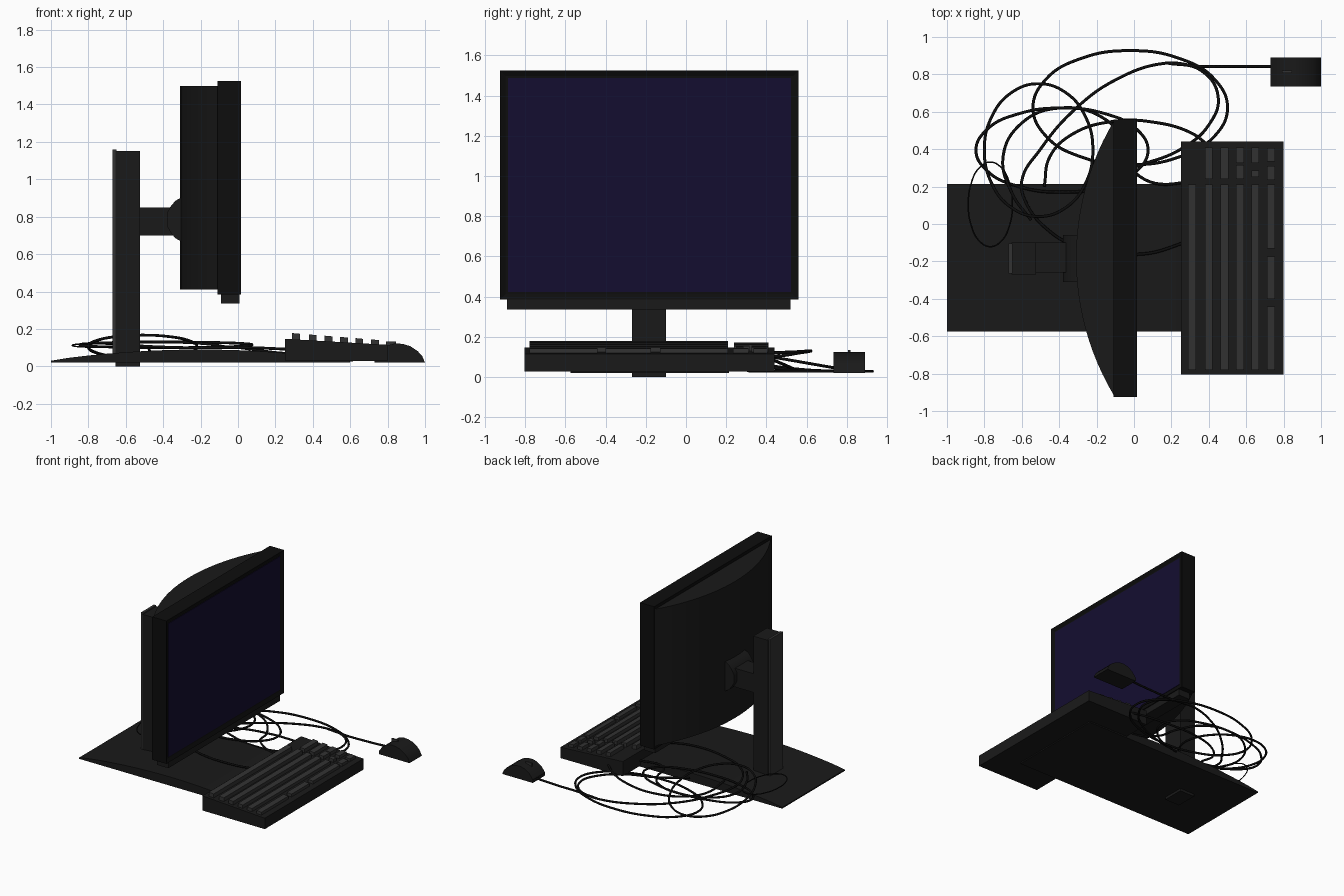
import bpy, bmesh, math
from mathutils import Vector

if "Cube" in bpy.data.objects:
    bpy.data.objects.remove(bpy.data.objects["Cube"])


def material(name, rgb):
    m = bpy.data.materials.new(name)
    m.diffuse_color = (*rgb, 1)
    m.use_nodes = True
    m.node_tree.nodes["Principled BSDF"].inputs["Base Color"].default_value = m.diffuse_color
    return m


BODY = material("body_black", (0.010, 0.010, 0.010))
BEZEL = material("bezel_black", (0.004, 0.004, 0.004))
KEYS = material("key_grey", (0.032, 0.032, 0.032))
SCREEN = material("screen_navy", (0.007, 0.004, 0.030))


def finish(name, bm, mat, smooth=False):
    bmesh.ops.recalc_face_normals(bm, faces=bm.faces)
    me = bpy.data.meshes.new(name)
    bm.to_mesh(me)
    bm.free()
    ob = bpy.data.objects.new(name, me)
    bpy.context.collection.objects.link(ob)
    me.materials.append(mat)
    if smooth:
        bpy.ops.object.select_all(action='DESELECT')
        ob.select_set(True)
        bpy.context.view_layer.objects.active = ob
        bpy.ops.object.shade_smooth_by_angle(angle=math.radians(30))
    return ob


def prism(name, outline, direction, mat, smooth=False):
    """Extrude a closed 3D outline along a direction."""
    bm = bmesh.new()
    face = bm.faces.new([bm.verts.new(p) for p in outline])
    geo = bmesh.ops.extrude_face_region(bm, geom=[face])
    moved = [v for v in geo["geom"] if isinstance(v, bmesh.types.BMVert)]
    bmesh.ops.translate(bm, verts=moved, vec=Vector(direction))
    if not any(f.normal.length and len(f.verts) == len(outline) and f is face for f in bm.faces):
        bm.faces.new([v for v in bm.verts if v not in moved])
    return finish(name, bm, mat, smooth)


def side_prism(name, xz, y0, y1, mat, smooth=False):
    return prism(name, [(x, y0, z) for x, z in xz], (0, y1 - y0, 0), mat, smooth)


def box(name, x0, x1, y0, y1, z0, z1, mat):
    return side_prism(name, [(x0, z0), (x1, z0), (x1, z1), (x0, z1)], y0, y1, mat)


def cable(name, pts, radius=0.008, cyclic=False):
    cu = bpy.data.curves.new(name, 'CURVE')
    cu.dimensions = '3D'
    cu.bevel_depth = radius
    cu.bevel_resolution = 1
    cu.resolution_u = 8
    sp = cu.splines.new('BEZIER')
    sp.bezier_points.add(len(pts) - 1)
    for bp, p in zip(sp.bezier_points, pts):
        bp.co = p
        bp.handle_left_type = bp.handle_right_type = 'AUTO'
    sp.use_cyclic_u = cyclic
    cu.materials.append(BEZEL)
    ob = bpy.data.objects.new(name, cu)
    bpy.context.collection.objects.link(ob)


def loop(name, cx, cy, rx, ry, z, tilt=0.0, radius=0.008):
    """Closed elliptical coil, tilted so z changes along y."""
    ring = [2 * math.pi * i / 12 for i in range(12)]
    cable(name, [(cx + rx * math.cos(a), cy + ry * math.sin(a), z + tilt * math.sin(a))
                 for a in ring], radius, True)


# Foot plate with arched top
arch = [(-1 + 1.6 * i / 16, 0.03 + 0.06 * math.sin(math.pi * i / 16) ** 0.8) for i in range(17)]
side_prism("foot_plate", [(-1, 0.02)] + arch + [(0.6, 0.02)], -0.575, 0.215, BODY, True)

# Stand post and neck
box("stand_post", -0.655, -0.525, -0.27, -0.1, 0, 1.15, BODY)
box("post_back_strip", -0.67, -0.65, -0.265, -0.105, 0.05, 1.16, KEYS)
box("stand_neck", -0.53, -0.34, -0.26, -0.1, 0.7, 0.85, BODY)
flare = [(-0.38, 0.82), (-0.36, 0.855), (-0.335, 0.885), (-0.30, 0.905)]
side_prism("neck_flare", flare + [(x, 1.57 - z) for x, z in reversed(flare)],
           -0.31, -0.06, BODY, True)

# Monitor bezel: frame with recessed screen opening
bm = bmesh.new()
bmesh.ops.create_cube(bm, size=1)
for v in bm.verts:
    v.co = Vector((-0.0475 + v.co.x * 0.125, -0.1825 + v.co.y * 1.485, 0.955 + v.co.z * 1.14))
front = max(bm.faces, key=lambda f: f.calc_center_median().x)
bmesh.ops.inset_region(bm, faces=[front], thickness=0.038)
bmesh.ops.translate(bm, verts=front.verts, vec=(-0.012, 0, 0))
finish("monitor_bezel", bm, BEZEL)
box("screen", 0.0, 0.007, -0.887, 0.522, 0.423, 1.487, SCREEN)
box("lower_trim", -0.09, 0.008, -0.89, 0.52, 0.335, 0.4, BODY)

# Bowed monitor back
R, half, yc = 1.43, 0.735, -0.183
amax = math.asin(half / R)
bow = []
for i in range(25):
    a = -amax + 2 * amax * i / 24
    bow.append((-0.31 + R * (1 - math.cos(a)), yc + R * math.sin(a), 0.41))
prism("monitor_back", bow, (0, 0, 1.09), BODY, True)

# Keyboard body
side_prism("keyboard_body", [(0.25, 0.03), (0.25, 0.147), (0.8, 0.115), (0.8, 0.028)],
           -0.805, 0.44, BODY)


def key(name, x, y0, y1, w=0.042):
    top = 0.178 - (x - 0.31) * 0.08
    h = w / 2
    side_prism(name, [(x - h, 0.1), (x + h, 0.1), (x + h, top - 0.004), (x - h, top)], y0, y1, KEYS)


# Key rows, bottom row and side clusters
rows = [0.31, 0.40, 0.483, 0.567, 0.648, 0.732]
for i, x in enumerate(rows[:5]):
    key(f"key_row_{i}", x, -0.78, 0.21)
for i, (a, b) in enumerate([(-0.78, -0.44), (-0.4, -0.175), (-0.13, 0.21)]):
    key(f"bottom_key_{i}", rows[5], a, b)
side_keys = [(1, 0.24, 0.41), (2, 0.24, 0.41), (3, 0.325, 0.41), (3, 0.24, 0.315), (4, 0.325, 0.41),
             (4, 0.25, 0.285), (5, 0.335, 0.405), (5, 0.235, 0.31)]
for i, (r, a, b) in enumerate(side_keys):
    key(f"side_key_{i}", rows[r], a, b)

# Mouse
side_prism("mouse_body", [(0.73, 0.02), (0.73, 0.045), (0.76, 0.085), (0.80, 0.112), (0.84, 0.123),
                          (0.88, 0.12), (0.92, 0.108), (0.96, 0.082), (0.985, 0.055), (1.0, 0.02)],
           0.735, 0.89, BODY, True)
box("mouse_wheel", 0.79, 0.845, 0.806, 0.82, 0.1, 0.134, KEYS)

# Mouse cable coiling on the floor
cable("mouse_cable", [(0.75, 0.843, 0.04), (0.55, 0.843, 0.032), (0.35, 0.843, 0.03),
                      (0.17, 0.86, 0.03), (-0.1, 0.77, 0.03), (-0.33, 0.6, 0.035),
                      (-0.5, 0.4, 0.06), (-0.6, 0.23, 0.1), (-0.58, 0.12, 0.11),
                      (-0.45, -0.04, 0.105), (-0.3, -0.12, 0.1), (0.05, -0.16, 0.1),
                      (0.3, -0.09, 0.09)])
loop("floor_coil", -0.02, 0.622, 0.52, 0.305, 0.028)
cable("floor_coil_inner", [(0.17, 0.862, 0.03), (0.36, 0.82, 0.03), (0.45, 0.68, 0.03),
                           (0.4, 0.53, 0.03), (0.25, 0.4, 0.03), (0.05, 0.32, 0.03),
                           (-0.2, 0.24, 0.06)])
# Keyboard cable and coils behind the monitor
cable("keyboard_cable", [(0.4, 0.42, 0.09), (0.3, 0.49, 0.06), (0.1, 0.545, 0.035),
                         (-0.1, 0.55, 0.03), (-0.33, 0.48, 0.04), (-0.45, 0.36, 0.06),
                         (-0.48, 0.2, 0.1)])
loop("raised_coil_wide", -0.385, 0.395, 0.46, 0.225, 0.115, 0.015)
loop("raised_coil_tall", -0.51, 0.395, 0.29, 0.355, 0.105, -0.062)
cable("monitor_cable", [(-0.55, 0.02, 0.12), (-0.65, 0.16, 0.125), (-0.7, 0.36, 0.12),
                        (-0.6, 0.54, 0.125), (-0.4, 0.62, 0.13), (-0.17, 0.57, 0.12),
                        (-0.04, 0.42, 0.1), (0.0, 0.28, 0.1), (0.25, 0.22, 0.07),
                        (0.4, 0.32, 0.07)])
loop("thin_coil", -0.768, 0.105, 0.118, 0.226, 0.112, 0.01, 0.004)
